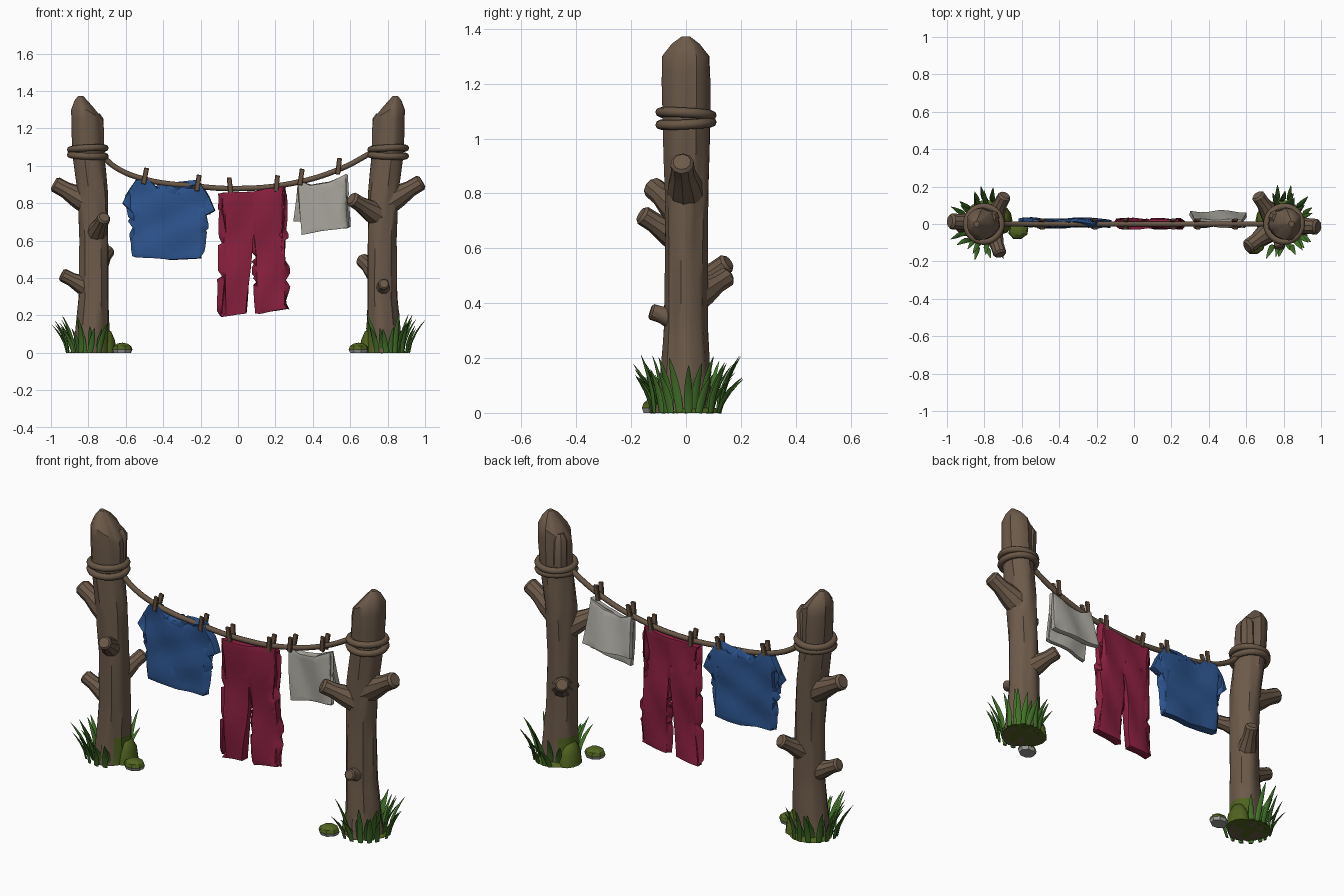
import bpy, bmesh, math, random
from math import sin, cos, pi, radians
from mathutils import Vector as V, Matrix

if "Cube" in bpy.data.objects:
    bpy.data.objects.remove(bpy.data.objects["Cube"])

random.seed(4)

def mat(name, r, g, b):
    m = bpy.data.materials.new(name)
    m.diffuse_color = (r, g, b, 1)
    m.use_nodes = True
    m.node_tree.nodes["Principled BSDF"].inputs["Base Color"].default_value = m.diffuse_color
    return m

BARK = mat("bark brown", .150, .102, .068)
ROPE = mat("rope brown", .138, .094, .060)
PEG = mat("peg brown", .150, .092, .055)
BLUE = mat("shirt blue", .026, .090, .275)
RED = mat("trouser red", .250, .014, .050)
GREY = mat("cloth grey", .400, .388, .345)
GRASS = mat("grass green", .055, .170, .022)
MOSS = mat("moss green", .080, .125, .014)
STONE = mat("stone grey", .330, .330, .315)

def finish(name, bm, *mats, angle=40):
    bmesh.ops.recalc_face_normals(bm, faces=bm.faces)
    me = bpy.data.meshes.new(name)
    bm.to_mesh(me)
    bm.free()
    for m in mats:
        me.materials.append(m)
    ob = bpy.data.objects.new(name, me)
    bpy.context.collection.objects.link(ob)
    bpy.ops.object.select_all(action='DESELECT')
    ob.select_set(True)
    bpy.context.view_layer.objects.active = ob
    bpy.ops.object.shade_smooth_by_angle(angle=radians(angle))
    return ob

def loft(bm, rings):
    rows = [[bm.verts.new(p) for p in r] for r in rings]
    n = len(rows[0])
    for a, b in zip(rows, rows[1:]):
        for i in range(n):
            bm.faces.new((a[i], a[(i + 1) % n], b[(i + 1) % n], b[i]))
    bm.faces.new(rows[0][::-1])
    bm.faces.new(rows[-1])

def tube(bm, path, radii, n=10, side=None, flat=1.0):
    path = [V(p) for p in path]
    u = V(side) if side else (path[1] - path[0]).orthogonal()
    rings = []
    for i, (p, r) in enumerate(zip(path, radii)):
        t = (path[min(i + 1, len(path) - 1)] - path[max(i - 1, 0)]).normalized()
        u = (u - t * u.dot(t)).normalized()
        w = t.cross(u)
        rings.append([p + u * (r * cos(2 * pi * k / n)) + w * (r * flat * sin(2 * pi * k / n))
                      for k in range(n)])
    loft(bm, rings)

def interp(table, z):
    for a, b in zip(table, table[1:]):
        if z <= b[0]:
            f = (z - a[0]) / (b[0] - a[0])
            return [p + (q - p) * f for p, q in zip(a[1:], b[1:])]
    return table[-1][1:]

# height, distance from the middle, radius
TRUNK = [(0, .782, .102), (.08, .778, .092), (.3, .768, .08), (.6, .768, .077), (.85, .778, .08),
         (1.05, .802, .083), (1.2, .808, .086), (1.3, .812, .084)]

def post(name, s, branches):
    bm = bmesh.new()
    n = 28
    rings = []
    def ring(z, cx, r, drop):
        pts = []
        for k in range(n):
            a = 2 * pi * k / n
            q = r * (1 + .045 * sin(3 * a + 4 * z) + .03 * sin(7 * a + 2.5 * sin(4 * z))
                     + .02 * sin(11 * a - 3 * z))
            pts.append((s * (cx + q * cos(a)), q * sin(a), z - drop * max(0, -cos(a))))
        rings.append(pts)
    for i in range(27):
        z = i * .05
        ring(z, *interp(TRUNK, z), .05 * max(0, (z - 1.2) / .1))
    ring(1.345, .828, .05, .03)
    ring(1.372, .842, .015, 0)
    loft(bm, rings)
    # split shoulder on the inner side of the top
    tube(bm, [(s * .765, .03, 1.1), (s * .758, .035, 1.25), (s * .762, .033, 1.275)], (.045, .04, .024), 8)
    # branch stubs, with a swollen root and a chamfered tip
    for tip, zr, r in branches:
        tip = V(tip)
        root = V((s * interp(TRUNK, zr)[0], 0, zr))
        d = tip - root
        tube(bm, [root, root + d * .4, root + d * .7, root + d * .95, tip],
             (r * 1.7, r * 1.4, r * 1.02, r, r * .75), 10)
    # mossy patch low on the inner side
    for f in bm.faces:
        c = f.calc_center_median()
        if c.z < .02 and abs(f.normal.z) > .9 or (c.z < .15 and (c.x * s - .78) < -.045 and c.y > -.075):
            f.material_index = 1
    finish(name, bm, BARK, MOSS, angle=35)

post("left_post", -1, [((-.985, .015, .905), .79, .043), ((-.715, -.165, .725), .62, .036),
                       ((-.945, -.01, .42), .33, .036), ((-.69, .155, .55), .44, .036)])
post("right_post", 1, [((.985, -.015, .915), .79, .043), ((.605, -.125, .825), .72, .041),
                       ((.66, .155, .50), .40, .038), ((.78, -.13, .37), .33, .03)])

def ellipsoid(bm, c, size, seg=10, rot=0):
    m = Matrix.Translation(c) @ Matrix.Rotation(rot, 4, 'Z') @ Matrix.Diagonal((*size, 1))
    return bmesh.ops.create_uvsphere(bm, u_segments=seg, v_segments=6, radius=1, matrix=m)["verts"]

for side, s, stone in (("left", -1, (-.618, -.035)), ("right", 1, (.645, -.115))):
    # coiled rope around the post
    for j, (z, tilt) in enumerate(((1.055, .05), (1.09, -.06))):
        bpy.ops.mesh.primitive_torus_add(major_segments=28, minor_segments=8, major_radius=.094,
            minor_radius=.018, location=(s * .803, 0, z), rotation=(tilt, tilt * .8, 0))
        ob = bpy.context.object
        ob.name = f"{side}_rope_coil_{j + 1}"
        ob.data.materials.append(ROPE)
        bpy.ops.object.shade_smooth()
    # moss mound and mossy base, cut off at the ground
    bm = bmesh.new()
    ellipsoid(bm, (s * .705, .02, .0), (.055, .075, .13), 12)
    ellipsoid(bm, (s * .79, .025, .0), (.115, .105, .03), 14)
    for v in bm.verts:
        v.co.z = max(v.co.z, 0)
    bmesh.ops.dissolve_degenerate(bm, dist=1e-4, edges=bm.edges)
    finish(f"{side}_moss", bm, MOSS)
    # stone with a moss cap
    bm = bmesh.new()
    for v in ellipsoid(bm, (*stone, .018), (.056, .048, .036), 8, .3):
        v.co.z = max(v.co.z, 0)
    for f in bm.faces:
        f.material_index = int(f.calc_center_median().z > .024)
    finish(f"{side}_stone", bm, STONE, MOSS, angle=25)
    # grass fan on the outer side, measured from the outward direction
    bm = bmesh.new()
    for i in range(23):
        a = radians(-118 + 236 * i / 22 + random.uniform(-5, 5))
        d = V((s * cos(a), sin(a), 0))
        t = V((-d.y, d.x, 0))
        r0 = .095 + .03 * (i % 2)
        h = random.uniform(.13, .225)
        out = random.uniform(.05, .085)
        lean = t * random.uniform(-.03, .03)
        c = V((s * .79, 0, 0))
        path = [c + d * (r0 + out * f ** 1.7) + lean * f + V((0, 0, h * (f - .06 * f * f)))
                for f in (0, .3, .6, .85, 1)]
        tube(bm, path, (.013, .016, .013, .007, .001), 6, t, .4)
    finish(f"{side}_grass", bm, GRASS)

# sagging clothes line
LINE = [(-.74, 1.07), (-.66, .995), (-.5, .928), (-.22, .89), (0, .878), (.28, .904), (.54, .98), (.74, 1.085)]
cu = bpy.data.curves.new("clothes_line", 'CURVE')
cu.dimensions = '3D'
cu.bevel_depth = .0145
cu.bevel_resolution = 2
cu.resolution_u = 6
cu.use_fill_caps = True
sp = cu.splines.new('BEZIER')
sp.bezier_points.add(len(LINE) - 1)
for b, (x, z) in zip(sp.bezier_points, LINE):
    b.co = (x, 0, z)
    b.handle_left_type = b.handle_right_type = 'AUTO'
cu.materials.append(ROPE)
line = bpy.data.objects.new("clothes_line", cu)
bpy.context.collection.objects.link(line)
bpy.ops.object.select_all(action='DESELECT')
line.select_set(True)
bpy.context.view_layer.objects.active = line
bpy.ops.object.convert(target='MESH')

# clothes pegs: two prongs astride the line
for i, (x, z, tilt) in enumerate(((-.497, .945, .2), (-.214, .908, .15), (-.043, .893, -.1),
                                  (.207, .905, .1), (.337, .94, .15), (.538, .997, .12))):
    bm = bmesh.new()
    for sy in (-1, 1):
        m = (Matrix.Translation((x, sy * .019, z)) @ Matrix.Rotation(tilt, 4, 'Y')
             @ Matrix.Rotation(-sy * .08, 4, 'X') @ Matrix.Diagonal((.026, .014, .088, 1)))
        bmesh.ops.create_cube(bm, size=1, matrix=m)
    bmesh.ops.bevel(bm, geom=bm.edges[:], offset=.003, segments=1, affect='EDGES')
    finish(f"peg_{i + 1}", bm, PEG, angle=30)

def cloth(name, outline, material, thick, depth):
    """Outline in x and z, diced into a grid, bent by depth(x, z) and thickened."""
    bm = bmesh.new()
    bm.faces.new([bm.verts.new((x, 0, z)) for x, z in outline])
    bmesh.ops.triangulate(bm, faces=bm.faces[:])
    for axis in (0, 2):
        for k in range(-20, 30):
            no = V((0, 0, 0))
            no[axis] = 1
            bmesh.ops.bisect_plane(bm, geom=bm.verts[:] + bm.edges[:] + bm.faces[:],
                                   plane_co=no * (k * .035 + .004), plane_no=no)
    for v in bm.verts:
        v.co.y = depth(v.co.x, v.co.z)
    ob = finish(name, bm, material)
    so = ob.modifiers.new("thickness", 'SOLIDIFY')
    so.thickness = thick
    so.offset = 0
    be = ob.modifiers.new("soft_edge", 'BEVEL')
    be.width = .006
    be.segments = 2
    be.limit_method = 'ANGLE'
    be.angle_limit = radians(50)

SHIRT = [(-.545, .925), (-.585, .865), (-.617, .80), (-.556, .738), (-.515, .782), (-.525, .65), (-.547, .513),
         (-.45, .508), (-.36, .497), (-.2, .505), (-.212, .65), (-.222, .79), (-.176, .733), (-.123, .76),
         (-.155, .835), (-.2, .905), (-.25, .885), (-.29, .855), (-.34, .845), (-.4, .86), (-.44, .89), (-.48, .93)]
cloth("shirt", SHIRT, BLUE, .042,
      lambda x, z: .005 + .007 * sin(22 * x + 9 * z) * cos(7 * z) + .004 * sin(30 * z - 14 * x))

TROUSERS = [(-.085, .855), (.08, .862), (.24, .888), (.252, .74), (.232, .55), (.243, .4), (.262, .235), (.112, .21),
            (.102, .44), (.083, .635), (.064, .44), (.043, .21), (-.092, .193), (-.072, .36), (-.053, .524), (-.078, .74)]
cloth("trousers", TROUSERS, RED, .044,
      lambda x, z: .002 + .006 * sin(13 * z + 8 * x) + .004 * sin(34 * x - 17 * z))

# cloth folded over the line: long front layer, shorter flared back layer
FRONT = [(.318, .925), (.385, .895), (.49, .912), (.577, .955), (.58, .82), (.592, .668), (.52, .66),
         (.44, .65), (.342, .63), (.33, .75)]
BACK = [(.32, .92), (.39, .897), (.49, .912), (.575, .95), (.588, .82), (.602, .71), (.45, .70), (.298, .705),
        (.312, .82)]
cloth("cloth_front", FRONT, GREY, .022,
      lambda x, z: -.004 + .007 * sin(28 * x + 11 * z))
cloth("cloth_back", BACK, GREY, .026,
      lambda x, z: .008 + .21 * (.93 - z) + .006 * sin(30 * x - 9 * z))
